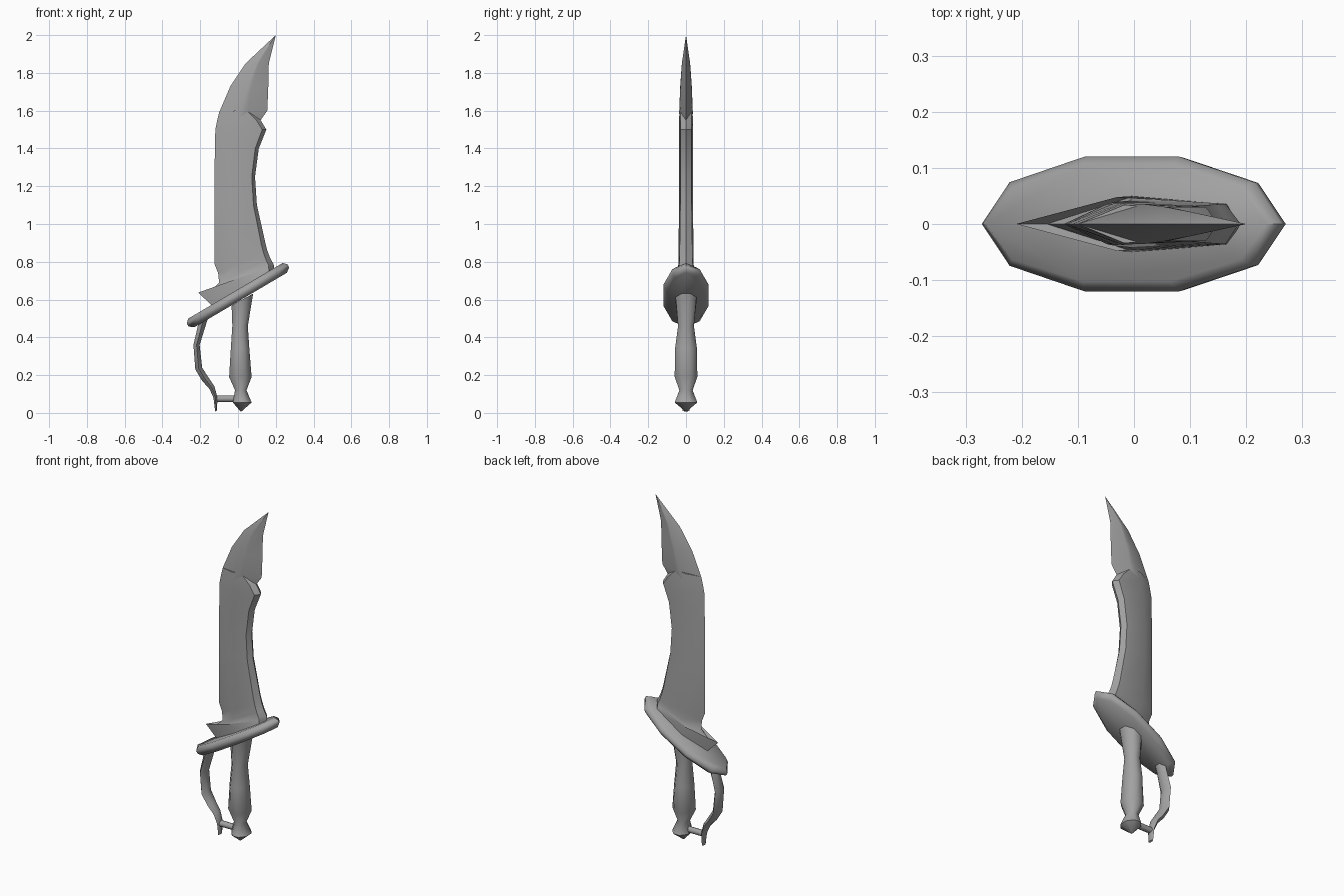
import bpy, bmesh, math
from mathutils import Matrix, Vector

steel = bpy.data.materials.new("steel_grey")
steel.diffuse_color = (0.36, 0.36, 0.36, 1)


def loft(name, rings, angle=35):
    """Skin closed rings of equal length, cap both ends, smooth by angle."""
    bm = bmesh.new()
    rows = [[bm.verts.new(p) for p in ring] for ring in rings]
    n = len(rows[0])
    for a, b in zip(rows, rows[1:]):
        for i in range(n):
            j = (i + 1) % n
            bm.faces.new((a[i], a[j], b[j], b[i]))
    bm.faces.new(rows[0][::-1])
    bm.faces.new(rows[-1])
    bmesh.ops.remove_doubles(bm, verts=bm.verts, dist=1e-4)
    bmesh.ops.recalc_face_normals(bm, faces=bm.faces)
    me = bpy.data.meshes.new(name)
    bm.to_mesh(me)
    bm.free()
    ob = bpy.data.objects.new(name, me)
    bpy.context.collection.objects.link(ob)
    me.materials.append(steel)
    bpy.ops.object.select_all(action='DESELECT')
    ob.select_set(True)
    bpy.context.view_layer.objects.active = ob
    bpy.ops.object.shade_smooth_by_angle(angle=math.radians(angle))
    return ob


def blade_ring(lx, lz, rx, rz, a, b, ya, yb):
    """Six-sided section: spine, two ridge points per side, cutting edge."""
    def at(t, y):
        return (lx + (rx - lx) * t, y, lz + (rz - lz) * t)
    return [at(0, 0), at(a, -ya), at(b, -yb), at(1, 0), at(b, yb), at(a, ya)]


# Lower blade: spur at the base, blunt edge, pointed step at the notch
lower = [
    (-0.13, 0.56, 0.19, 0.745, .42, .93, .050, .036),
    (-0.21, 0.637, 0.19, 0.78, .45, .93, .048, .036),
    (-0.155, 0.637, 0.187, 0.79, .42, .93, .046, .036),
    (-0.10, 0.69, 0.17, 0.82, .36, .92, .043, .035),
    (-0.105, 0.74, 0.155, 0.86, .36, .92, .041, .034),
    (-0.125, 0.79, 0.145, 0.90, .36, .92, .040, .033),
    (-0.125, 1.10, 0.10, 1.10, .36, .92, .037, .030),
    (-0.125, 1.25, 0.09, 1.25, .36, .92, .036, .029),
    (-0.122, 1.40, 0.11, 1.40, .36, .92, .036, .029),
    (-0.12, 1.50, 0.15, 1.50, .36, .92, .037, .030),
    (-0.11, 1.55, 0.12, 1.55, .40, .90, .037, .030),
    (-0.10, 1.59, 0.065, 1.61, .50, .85, .034, .030),
]
loft("lower_blade", [blade_ring(*r) for r in lower])

# Upper blade: sharp diamond section sweeping to the tip
upper = [
    (-0.12, 1.50, 0.07, 1.50, .50, .70, .033, .026),
    (-0.11, 1.55, 0.12, 1.55, .46, .62, .035, .029),
    (-0.10, 1.59, 0.155, 1.60, .45, .58, .036, .031),
    (-0.04, 1.73, 0.16, 1.72, .46, .56, .031, .028),
    (0.04, 1.85, 0.163, 1.85, .48, .56, .022, .020),
    (0.20, 2.00, 0.20, 2.00, .50, .50, 0, 0),
]
loft("upper_blade", [blade_ring(*r) for r in upper])

# Tilted ten-sided hand guard with a bevelled rim
outline = [(1, 0), (.815, .62), (.315, 1), (-.315, 1), (-.815, .62),
           (-1, 0), (-.815, -.62), (-.315, -1), (.315, -1), (.815, -.62)]
tilt = Matrix.Translation((0, 0, 0.622)) @ Matrix.Rotation(math.radians(-30.5), 4, 'Y')
guard = []
for h, rx, ry in ((-.028, .284, .100), (-.010, .308, .118),
                  (.008, .310, .120), (.028, .290, .102)):
    guard.append([tilt @ Vector((x * rx, y * ry, h)) for x, y in outline])
loft("hand_guard", guard, 50)


def grip_ring(z, x0, x1, hy, shear=0):
    c, r = (x0 + x1) / 2, (x1 - x0) / 2
    k = 1 / math.cos(math.pi / 8)
    ring = []
    for i in range(8):
        t = math.pi * (i + .5) / 4
        x = r * k * math.cos(t)
        ring.append((c + x, hy * k * math.sin(t), z + shear * x))
    return ring


# Grip and pommel
loft("grip_and_pommel", [grip_ring(*r) for r in (
    (0.008, 0.013, 0.019, 0.003),
    (0.055, -0.027, 0.072, 0.060),
    (0.120, -0.016, 0.045, 0.035),
    (0.190, -0.047, 0.072, 0.060),
    (0.340, -0.038, 0.060, 0.058),
    (0.460, -0.030, 0.052, 0.042),
    (0.600, -0.034, 0.080, 0.055, .55))], 50)

# Curved knuckle bow: outer point, inner point, half width
bow = []
for ox, oz, ix, iz, w in (
        (-.205, .505, -.155, .515, .036), (-.215, .450, -.175, .450, .038),
        (-.236, .360, -.203, .360, .042), (-.226, .230, -.190, .240, .042),
        (-.190, .170, -.155, .185, .038), (-.150, .125, -.125, .140, .032),
        (-.130, .080, -.108, .080, .026), (-.121, .008, -.112, .012, .018)):
    mx, mz = (ox + ix) / 2, (oz + iz) / 2
    bow.append([(ox, -w * .45, oz), (ox, w * .45, oz), (mx, w, mz),
                (ix, w * .45, iz), (ix, -w * .45, iz), (mx, -w, mz)])
loft("knuckle_bow", bow, 50)

# Short rod joining the bow to the pommel
loft("bow_rod", [[(x, .018 * math.cos(i * math.pi / 4), .075 + .018 * math.sin(i * math.pi / 4))
                  for i in range(8)] for x in (-.122, .01)], 50)
